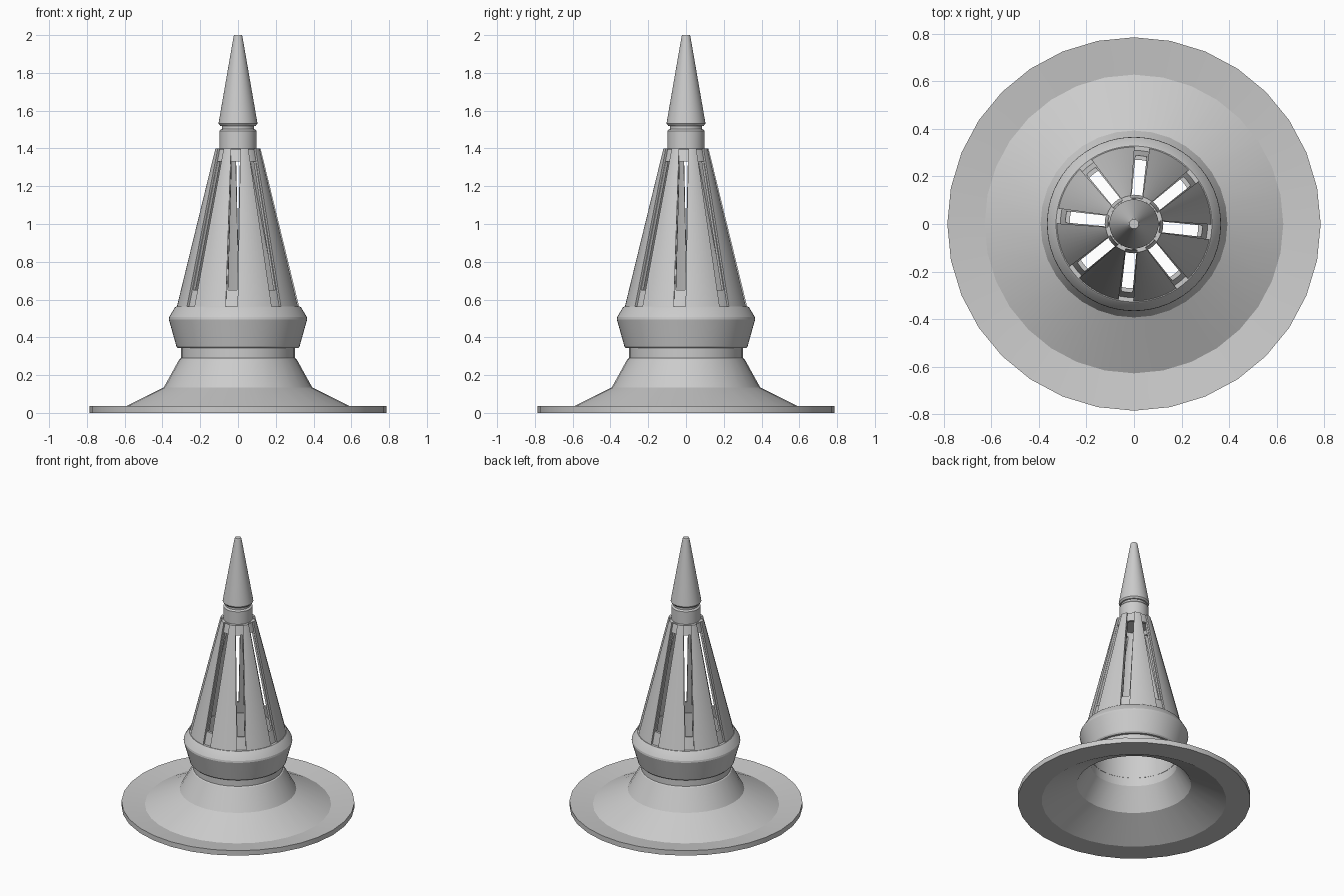
import bpy, bmesh, math

cube = bpy.data.objects.get("Cube")
if cube:
    bpy.data.objects.remove(cube)

GREY = (0.6, 0.6, 0.6, 1)
grey = bpy.data.materials.new("plain grey")
grey.use_nodes = True
grey.diffuse_color = GREY
grey.node_tree.nodes["Principled BSDF"].inputs["Base Color"].default_value = GREY

SLOTS = 8
FIRST_SLOT = math.radians(-96)


def finish(name, bm):
    """Turn a bmesh into a smooth shaded object."""
    bmesh.ops.recalc_face_normals(bm, faces=bm.faces)
    mesh = bpy.data.meshes.new(name)
    bm.to_mesh(mesh)
    bm.free()
    mesh.materials.append(grey)
    obj = bpy.data.objects.new(name, mesh)
    bpy.context.collection.objects.link(obj)
    bpy.ops.object.select_all(action="DESELECT")
    obj.select_set(True)
    bpy.context.view_layer.objects.active = obj
    bpy.ops.object.shade_smooth_by_angle(angle=math.radians(20))
    return obj


def lathe(name, profile, steps=64, closed=True):
    """Revolve (radius, height) points round the z axis."""
    bm = bmesh.new()
    verts = [bm.verts.new((r, 0, z)) for r, z in profile]
    edges = [bm.edges.new(pair) for pair in zip(verts, verts[1:])]
    if closed:
        edges.append(bm.edges.new((verts[-1], verts[0])))
    bmesh.ops.spin(bm, geom=verts + edges, cent=(0, 0, 0), axis=(0, 0, 1),
                   angle=math.tau, steps=steps, use_merge=True)
    bmesh.ops.remove_doubles(bm, verts=bm.verts, dist=0.0001)
    return finish(name, bm)


def cone_radius(z):
    """Outer radius of the slotted cone."""
    return 0.323 - 0.243 * (z - 0.565)


def slats(name, low, high, inset, thick, gap_low, gap_high, steps=8):
    """Curved slats following the cone, with a slot between neighbours."""
    bm = bmesh.new()
    pitch = math.tau / SLOTS
    for k in range(SLOTS):
        start = FIRST_SLOT + k * pitch
        columns = []
        for i in range(steps + 1):
            column = []
            for z, gap, depth in ((low, gap_low, inset), (high, gap_high, inset),
                                  (high, gap_high, inset + thick),
                                  (low, gap_low, inset + thick)):
                r = cone_radius(z) - depth
                margin = math.asin(gap / 2 / r)
                a = start + margin + (pitch - 2 * margin) * i / steps
                column.append(bm.verts.new((r * math.cos(a), r * math.sin(a), z)))
            columns.append(column)
        for a, b in zip(columns, columns[1:]):
            for j in range(4):
                n = (j + 1) % 4
                bm.faces.new((a[j], b[j], b[n], a[n]))
        bm.faces.new(columns[0])
        bm.faces.new(columns[-1])
    return finish(name, bm)


# Dished flange with a stepped conical foot, open underneath
lathe("base_flange", [
    (0.785, 0), (0.785, 0.037), (0.628, 0.018), (0.393, 0.135),
    (0.31, 0.285), (0.302, 0.29), (0.302, 0.36), (0.292, 0.36),
    (0.292, 0.28), (0.385, 0.125), (0.622, 0)], steps=32)

# Flared collar above the neck
lathe("collar", [
    (0.29, 0.343), (0.318, 0.343), (0.326, 0.352), (0.366, 0.495),
    (0.364, 0.508), (0.335, 0.557), (0.328, 0.563), (0.285, 0.563)])

# Inner cone: solid rings below and above the windows, bars between them
FLOOR, WALL = 0.014, 0.018
WINDOW_LOW, WINDOW_HIGH = 0.65, 1.33


def inner_ring(name, low, high):
    lathe(name, [(cone_radius(low) - FLOOR, low), (cone_radius(high) - FLOOR, high),
                 (cone_radius(high) - FLOOR - WALL, high),
                 (cone_radius(low) - FLOOR - WALL, low)])


inner_ring("lower_cage_ring", 0.55, WINDOW_LOW)
inner_ring("upper_cage_ring", WINDOW_HIGH, 1.4)
slats("cage_bars", WINDOW_LOW, WINDOW_HIGH, FLOOR, WALL, 0.048, 0.045)

# Outer panels leave slightly wider grooves over the windows
slats("outer_panels", 0.563, 1.4, 0, FLOOR, 0.063, 0.05)

# Top cap, neck, groove and pointed tip
lathe("neck_and_tip", [
    (0, 1.36), (0.1, 1.36), (0.11, 1.398), (0.098, 1.4), (0.098, 1.493),
    (0.092, 1.5), (0.086, 1.502), (0.086, 1.518), (0.094, 1.52),
    (0.103, 1.532), (0.101, 1.545), (0.023, 1.995), (0.02, 2), (0, 2)],
    closed=False)
